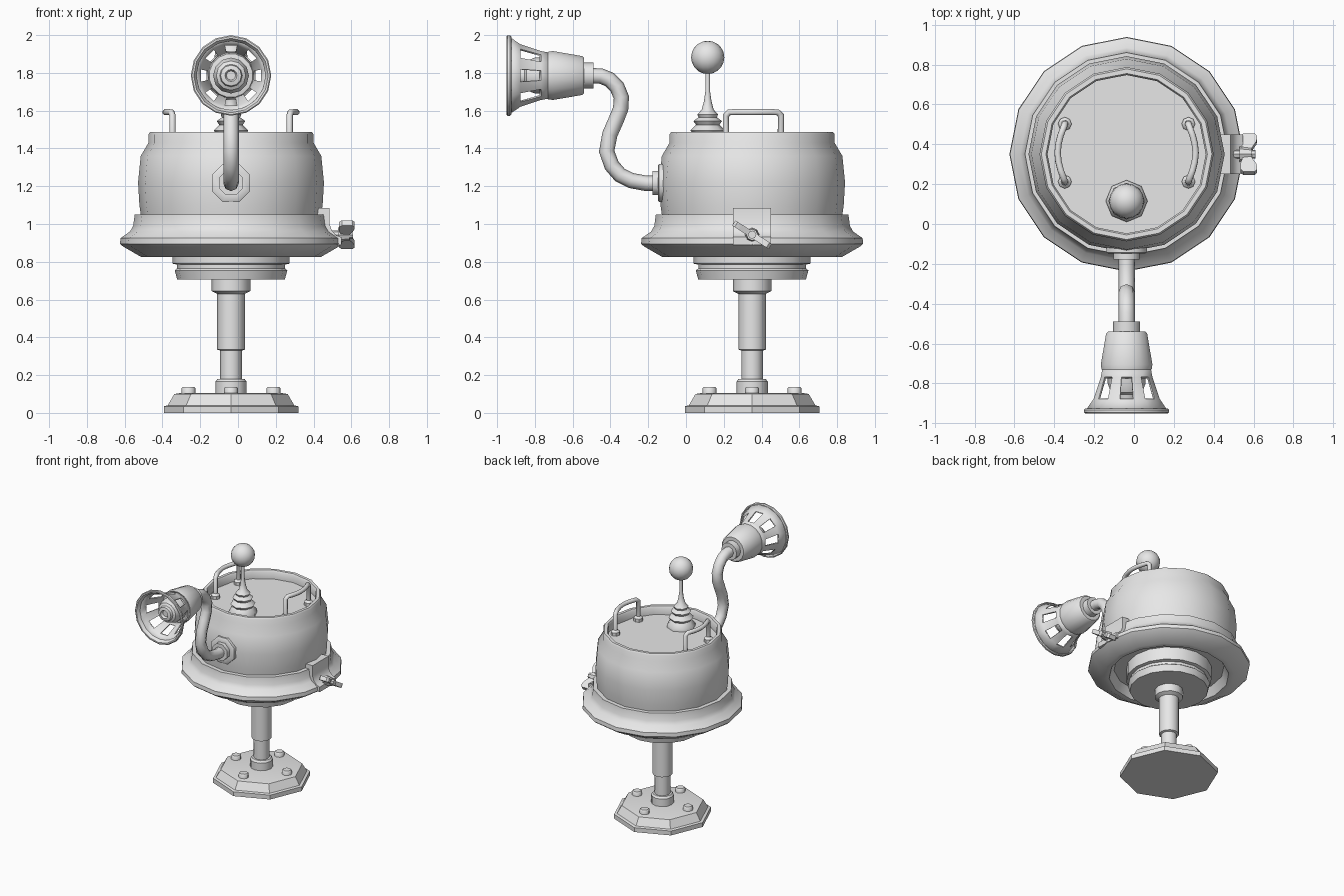
import bpy, bmesh, math
from mathutils import Matrix, Vector

if "Cube" in bpy.data.objects:
    bpy.data.objects.remove(bpy.data.objects["Cube"])

CX, CY = -0.037, 0.35          # main vertical axis
HZ = 1.786                     # horn axis height
FORWARD = Matrix.Rotation(math.pi / 2, 4, 'X')   # turns local +z to the front

grey = bpy.data.materials.new("plain_grey")
grey.diffuse_color = (0.8, 0.8, 0.8, 1)
grey.use_nodes = True
grey.node_tree.nodes["Principled BSDF"].inputs["Base Color"].default_value = grey.diffuse_color


def finish(ob, angle=35):
    ob.data.materials.clear()
    ob.data.materials.append(grey)
    bpy.ops.object.select_all(action='DESELECT')
    ob.select_set(True)
    bpy.context.view_layer.objects.active = ob
    bpy.ops.object.shade_smooth_by_angle(angle=math.radians(angle))
    return ob


def from_bmesh(name, bm, matrix=Matrix(), angle=35):
    bmesh.ops.recalc_face_normals(bm, faces=bm.faces)
    me = bpy.data.meshes.new(name)
    bm.to_mesh(me)
    bm.free()
    ob = bpy.data.objects.new(name, me)
    bpy.context.collection.objects.link(ob)
    ob.matrix_world = matrix
    return finish(ob, angle)


def lathe_bmesh(profile, sides, turn=0.0):
    """Revolve (radius, height) points; returns the bmesh and its rows of faces."""
    bm = bmesh.new()
    rings = [[bm.verts.new((r * math.cos(turn + math.tau * i / sides),
                            r * math.sin(turn + math.tau * i / sides), z))
              for i in range(sides)] for r, z in profile]
    rows = [[bm.faces.new((a[i], a[(i + 1) % sides], b[(i + 1) % sides], b[i]))
             for i in range(sides)] for a, b in zip(rings, rings[1:])]
    return bm, rows


def lathe(name, profile, sides, loc, rot=Matrix(), turn=0.0, angle=35):
    bm, _ = lathe_bmesh(profile, sides, turn)
    bmesh.ops.remove_doubles(bm, verts=bm.verts, dist=1e-5)
    return from_bmesh(name, bm, Matrix.Translation(loc) @ rot, angle)


def tube(name, points, radius, smooth_path=False):
    cu = bpy.data.curves.new(name, 'CURVE')
    cu.dimensions = '3D'
    cu.bevel_depth, cu.bevel_resolution = radius, 2
    cu.use_fill_caps = True
    sp = cu.splines.new('POLY')
    sp.points.add(len(points) - 1)
    for p, co in zip(sp.points, points):
        p.co = (*co, 1)
    ob = bpy.data.objects.new(name, cu)
    bpy.context.collection.objects.link(ob)
    bpy.ops.object.select_all(action='DESELECT')
    ob.select_set(True)
    bpy.context.view_layer.objects.active = ob
    bpy.ops.object.convert(target='MESH')
    return finish(bpy.context.object, 50)


def extrude(name, outline, depth, matrix):
    """Extrude a local xy outline evenly about its plane."""
    bm = bmesh.new()
    f = bm.faces.new([bm.verts.new((x, y, -depth / 2)) for x, y in outline])
    up = bmesh.ops.extrude_face_region(bm, geom=[f])['geom']
    bmesh.ops.translate(bm, vec=(0, 0, depth),
                        verts=[v for v in up if isinstance(v, bmesh.types.BMVert)])
    return from_bmesh(name, bm, matrix)


# Octagonal foot with four bolts
lathe("foot_plate", [(0, 0), (0.356, 0), (0.356, 0.035), (0.335, 0.04),
                     (0.30, 0.10), (0.27, 0.105), (0, 0.105)], 8, (CX, CY, 0))
for k in range(4):
    a = k * math.pi / 2
    lathe("foot_bolt", [(0, 0.09), (0.037, 0.09), (0.037, 0.13), (0.03, 0.138), (0, 0.138)], 8,
          (CX + 0.225 * math.cos(a), CY + 0.225 * math.sin(a), 0), angle=50)

# Stepped pole
lathe("pole", [(0, 0.09), (0.083, 0.09), (0.083, 0.165), (0.072, 0.18), (0.057, 0.18),
               (0.057, 0.33), (0.073, 0.335), (0.073, 0.63), (0.102, 0.645),
               (0.102, 0.72), (0, 0.72)], 12, (CX, CY, 0))

# Drum under the body
lathe("lower_drum", [(0, 0.705), (0.285, 0.705), (0.298, 0.755), (0.285, 0.765), (0.285, 0.785),
                     (0.31, 0.79), (0.31, 0.90), (0, 0.90)], 16, (CX, CY, 0))

# Flared skirt around the body, hollow underneath
lathe("flared_skirt", [(0, 0.89), (0.40, 0.89), (0.435, 0.825), (0.475, 0.825), (0.57, 0.88),
                       (0.588, 0.895), (0.585, 0.925), (0.535, 0.96), (0.518, 0.99),
                       (0.51, 1.05), (0.47, 1.05)], 16, (CX, CY, 0), angle=40)

# Bulging body with a raised rim and sunken lid
lathe("body", [(0.475, 1.03), (0.485, 1.10), (0.492, 1.22), (0.478, 1.36), (0.437, 1.43),
               (0.437, 1.475), (0.428, 1.487), (0.405, 1.487), (0.397, 1.475),
               (0.397, 1.42), (0, 1.42)], 16, (CX, CY, 0), angle=40)

# Two bowed handles with foot nuts
for s in (-1, 1):
    hx, y0, y1 = CX + s * 0.31, 0.212, 0.502
    path = [(hx, y0, 1.42), (hx, y0, 1.575), (hx + s * 0.006, y0 + 0.018, 1.592)]
    path += [(hx + s * 0.036 * math.sin(math.pi * t), y0 + (y1 - y0) * t, 1.592)
             for t in (0.2, 0.35, 0.5, 0.65, 0.8)]
    path += [(hx + s * 0.006, y1 - 0.018, 1.592), (hx, y1, 1.575), (hx, y1, 1.42)]
    tube("handle", path, 0.017)
    for y in (y0, y1):
        lathe("handle_nut", [(0.034, 1.415), (0.034, 1.445), (0.018, 1.46)], 8, (hx, y, 0))

# Antenna: tiered boot, thin rod, ball
AY = 0.115
lathe("antenna_boot", [(0.105, 1.415), (0.105, 1.44), (0.075, 1.475), (0.092, 1.495),
                       (0.062, 1.525), (0.076, 1.545), (0.048, 1.565), (0.055, 1.58),
                       (0.032, 1.605), (0.02, 1.65), (0.013, 1.70), (0.013, 1.82)],
      8, (CX, AY, 0), angle=50)
bm = bmesh.new()
bmesh.ops.create_uvsphere(bm, u_segments=16, v_segments=10, radius=0.088)
from_bmesh("antenna_ball", bm, Matrix.Translation((CX, AY, 1.882)))

# Pipe flange on the body front
lathe("pipe_flange", [(0, 0.09), (0.11, 0.09), (0.11, 0.142), (0.10, 0.148), (0.07, 0.148),
                      (0.07, 0.178), (0.04, 0.178)], 8,
      (CX, 0, 1.217), FORWARD, turn=math.pi / 8, angle=50)

# S-shaped pipe
tube("horn_pipe", [(CX, y, z) for y, z in (
    (-0.13, 1.215), (-0.21, 1.215), (-0.29, 1.23), (-0.35, 1.26), (-0.393, 1.31),
    (-0.42, 1.385), (-0.403, 1.475), (-0.37, 1.55), (-0.346, 1.61), (-0.342, 1.67),
    (-0.365, 1.725), (-0.405, 1.765), (-0.45, 1.783), (-0.53, HZ))], 0.041)

# Horn shell with collar
HORN = (CX, 0, HZ)
lathe("horn_collar", [(0, 0.49), (0.068, 0.49), (0.068, 0.55)], 12, HORN, FORWARD)
lathe("horn_shell", [(0, 0.54), (0.095, 0.54), (0.105, 0.55), (0.132, 0.705), (0.128, 0.73),
                     (0.112, 0.735), (0, 0.735)], 16, HORN, FORWARD, turn=math.pi / 16)

# Slotted bell, every other panel opened
bm, rows = lathe_bmesh([(0.113, 0.72), (0.125, 0.775), (0.163, 0.885), (0.195, 0.932)],
                       16, math.pi / 16)
slots = rows[1][1::2]
bmesh.ops.inset_individual(bm, faces=slots, thickness=0.004)
bmesh.ops.delete(bm, geom=slots, context='FACES')
bell = from_bmesh("slotted_bell", bm, Matrix.Translation(HORN) @ FORWARD)
sol = bell.modifiers.new("thickness", 'SOLIDIFY')
sol.thickness = 0.01
lathe("bell_rim", [(0.183, 0.925), (0.207, 0.925), (0.213, 0.932), (0.213, 0.945),
                   (0.207, 0.95), (0.197, 0.95), (0.183, 0.925)], 16, HORN, FORWARD)

# Core inside the bell with a dished tip
lathe("horn_core", [(0.095, 0.72), (0.095, 0.80), (0.078, 0.845), (0.06, 0.855), (0.055, 0.875),
                    (0.032, 0.88), (0.024, 0.862), (0, 0.862)], 12, HORN, FORWARD)

# Clamp bracket on the right side of the skirt (outline in x and z)
extrude("clamp_bracket", [(0.40, 1.085), (0.485, 1.085), (0.485, 1.0), (0.497, 0.965),
                          (0.52, 0.94), (0.548, 0.93), (0.548, 0.89), (0.40, 0.89)], 0.20,
        Matrix.Translation((0, CY, 0)) @ FORWARD)

# Wing nut: stud, hub and slanted wings
SIDE = Matrix.Rotation(math.pi / 2, 4, 'Y')
lathe("clamp_stud", [(0, 0.45), (0.022, 0.45), (0.022, 0.61), (0, 0.61)], 8, (0, CY, 0.943), SIDE)
lathe("wing_hub", [(0, 0.53), (0.038, 0.53), (0.03, 0.59), (0, 0.59)], 8, (0, CY, 0.943), SIDE)
slant = Matrix.Rotation(math.radians(-33), 4, 'X')
wing = [(0.555, 0), (0.535, 0.06), (0.535, 0.10), (0.55, 0.115), (0.605, 0.115),
        (0.618, 0.10), (0.615, 0.07), (0.592, 0.03), (0.59, 0)]
for s in (-1, 1):
    extrude("nut_wing", [(x, s * y) for x, y in wing], 0.032,
            Matrix.Translation((0, CY, 0.943)) @ slant)
